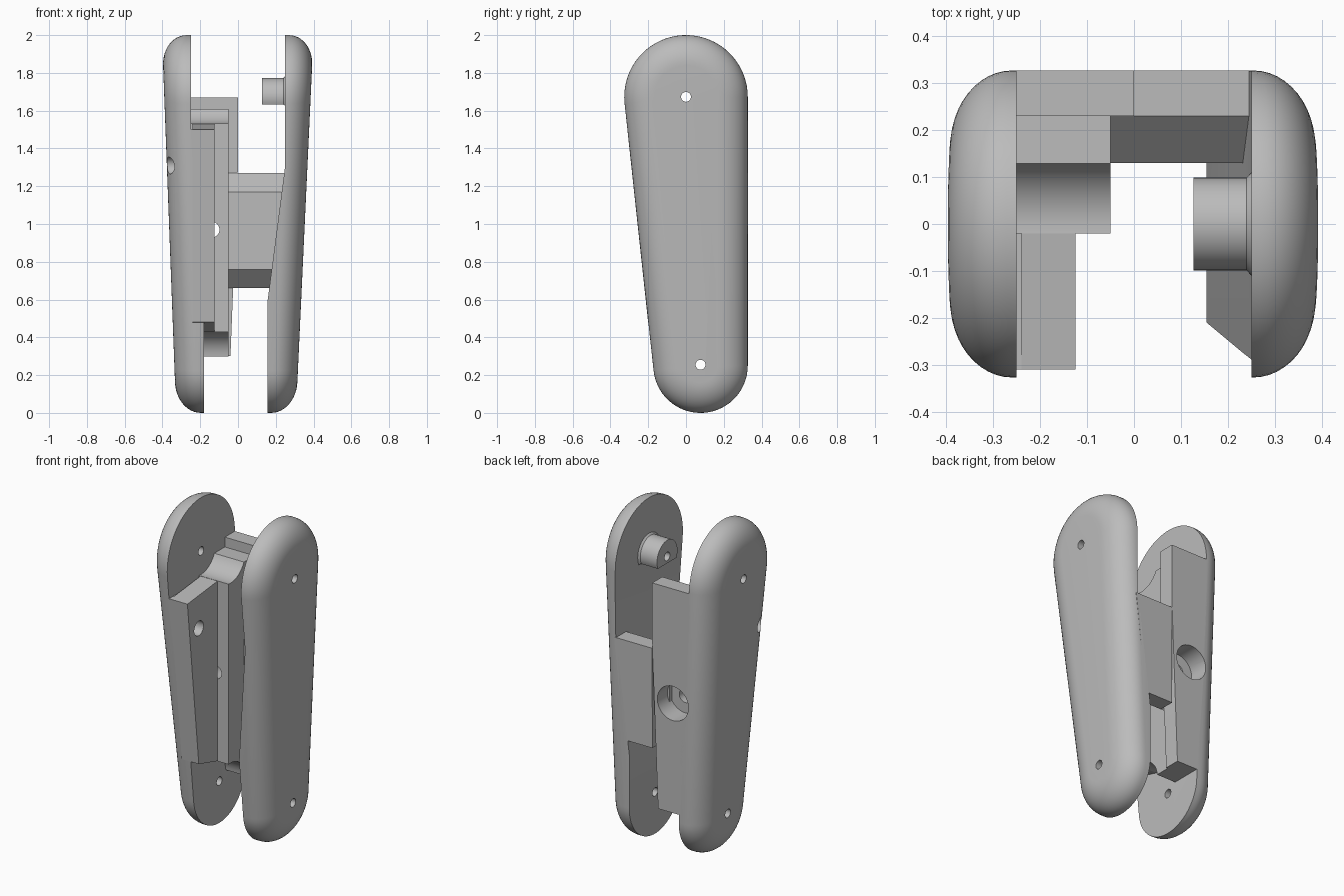
import bpy, bmesh
from math import sin, cos, pi, asin

cube = bpy.data.objects.get("Cube")
if cube:
    bpy.data.objects.remove(cube, do_unlink=True)

grey = bpy.data.materials.new("plain grey")
grey.use_nodes = True
grey.diffuse_color = (0.5, 0.5, 0.5, 1)
grey.node_tree.nodes["Principled BSDF"].inputs["Base Color"].default_value = (0.5, 0.5, 0.5, 1)

BIG, SMALL = 0.327, 0.25            # end radii of the side plate outline
TOP, LOW = (0, 1.673), (0.077, 0.25)  # their centres in y, z
TILT = 0.108                        # slope of the straight front edge


def loft(name, rings):
    """Skin a stack of equal rings and cap both ends."""
    bm = bmesh.new()
    loops = [[bm.verts.new(p) for p in ring] for ring in rings]
    n = len(loops[0])
    for a, b in zip(loops, loops[1:]):
        for i in range(n):
            j = (i + 1) % n
            bm.faces.new((a[i], a[j], b[j], b[i]))
    bm.faces.new(loops[0])
    bm.faces.new(loops[-1])
    bmesh.ops.recalc_face_normals(bm, faces=bm.faces)
    mesh = bpy.data.meshes.new(name)
    bm.to_mesh(mesh)
    bm.free()
    mesh.materials.append(grey)
    obj = bpy.data.objects.new(name, mesh)
    bpy.context.scene.collection.objects.link(obj)
    return obj


def prism(name, pts, axis, a, b):
    """Extrude a 2D profile along x or y from a to b."""
    def put(p, d):
        return (d, p[0], p[1]) if axis == "x" else (p[0], d, p[1])
    return loft(name, [[put(p, d) for p in pts] for d in (a, b)])


def arc(c, r, t0, t1, n):
    return [(c[0] + r * cos(t0 + (t1 - t0) * i / n),
             c[1] + r * sin(t0 + (t1 - t0) * i / n)) for i in range(n + 1)]


def drill(c, r, axis, a, b):
    return prism("drill", arc(c, r, 0, 2 * pi, 32)[:-1], axis, a, b)


def cut(obj, cutters):
    """Subtract the cutters, then keep only the finished mesh."""
    for c in cutters:
        c.hide_render = True
        mod = obj.modifiers.new("cut", "BOOLEAN")
        mod.operation, mod.solver, mod.object = "DIFFERENCE", "EXACT", c
    bpy.context.view_layer.update()
    dg = bpy.context.evaluated_depsgraph_get()
    mesh = bpy.data.meshes.new_from_object(obj.evaluated_get(dg))
    obj.modifiers.clear()
    obj.data = mesh
    for c in cutters:
        bpy.data.objects.remove(c, do_unlink=True)


def front_y(z):
    return -(0.148 + 0.107 * z) / 0.994


def side_plate(name, side, low_x, high_x, inner):
    """Tapered plate with rounded outer rim; inner is its x, z inside profile."""
    def outline(inset):
        return (arc(TOP, BIG - inset, 0, pi + TILT, 36)
                + arc(LOW, SMALL - inset, pi + TILT, 2 * pi, 30))

    def outer(z):
        return low_x + (high_x - low_x) * (z - 0.2) / 1.65
    rings = [[(side * 0.08, y, z) for y, z in outline(0)]]
    for i in range(13):
        a = pi / 2 * i / 12
        rings.append([(side * (outer(z) - 0.13 * (1 - sin(a))), y, z)
                      for y, z in outline(0.16 * (1 - cos(a)))])
    plate = loft(name, rings)
    shape = [(-0.2, -1)] + inner + [(-0.2, 3)]
    cut(plate, [prism("inside", [(side * x, z) for x, z in shape], "y", -1, 1)])
    cut(plate, [drill((0, 1.673), 0.026, "x", -1, 1),
                drill((0.077, 0.255), 0.026, "x", -1, 1)])
    return plate


# side plates
left_plate = side_plate("left_plate", 1, 0.316, 0.393,
                        [(0.155, -1), (0.155, 0.58), (0.25, 1.31), (0.25, 3)])
right_plate = side_plate("right_plate", -1, 0.335, 0.397,
                         [(0.18, -1), (0.18, 1.5), (0.25, 1.5), (0.25, 3)])


def pin_hole():
    return drill((-0.2, 1.31), 0.045, "x", -1, 0.5)


cut(right_plate, [pin_hole()])

# front block on the right plate
block = prism("front_block", [(front_y(1.5), 1.5), (-0.02, 1.53),
                              (-0.02, 0.43), (front_y(0.48), 0.48)], "x", -0.24, -0.125)
cut(block, [pin_hole()])

# column with concave ends
column = prism("column", arc((0, 1.673), 0.143, -pi / 2 - 0.14, -asin(0.44), 12)
               + [(0.23, 1.61), (0.23, 0.3)]
               + arc((0, 0.29), 0.14, 0.07, pi / 2 + 0.14, 12), "x", -0.25, -0.05)

# back wall on the right plate
back_wall = prism("back_wall", [(-0.26, 1.67), (0, 1.67), (0, 1.31), (-0.04, 0.3),
                                (-0.19, 0.3), (-0.25, 1.4)], "y", 0.23, 0.327)

# bolt hole with wide counterbore from the back
SPOT = (-0.14, 0.97)
for part in (column, back_wall, right_plate):
    cut(part, [drill(SPOT, 0.105, "y", 0.205, 0.5)])
    cut(part, [drill(SPOT, 0.042, "y", -0.022, 0.5)])

# bridging wall and its chamfered lip on the left plate
bridge = prism("bridge_wall", [(-0.001, 0.66), (0.19, 0.66), (0.258, 1.27),
                               (0, 1.27)], "y", 0.23, 0.327)
lip = prism("bridge_lip", [(0.13, 0.76), (0.13, 1.17), (0.23, 1.27),
                           (0.23, 0.66)], "x", -0.05, 0.255)
cut(lip, [prism("trim", [(0.2, 0), (0.4, 0), (0.4, 1)], "y", 0, 1)])

# flat-bottomed peg with flared base
flat = asin(0.42)
peg = loft("peg", [[(x, y, z) for y, z in arc(TOP, r, -flat, pi + flat, 28)]
                   for x, r in ((0.127, 0.099), (0.24, 0.099), (0.252, 0.112))])
cut(peg, [drill((0, 1.673), 0.026, "x", 0, 1)])

# shading
bpy.ops.object.select_all(action="DESELECT")
for obj in (left_plate, right_plate, block, column, back_wall, bridge, lip, peg):
    obj.select_set(True)
    bpy.context.view_layer.objects.active = obj
bpy.ops.object.shade_smooth_by_angle(angle=pi / 6)
